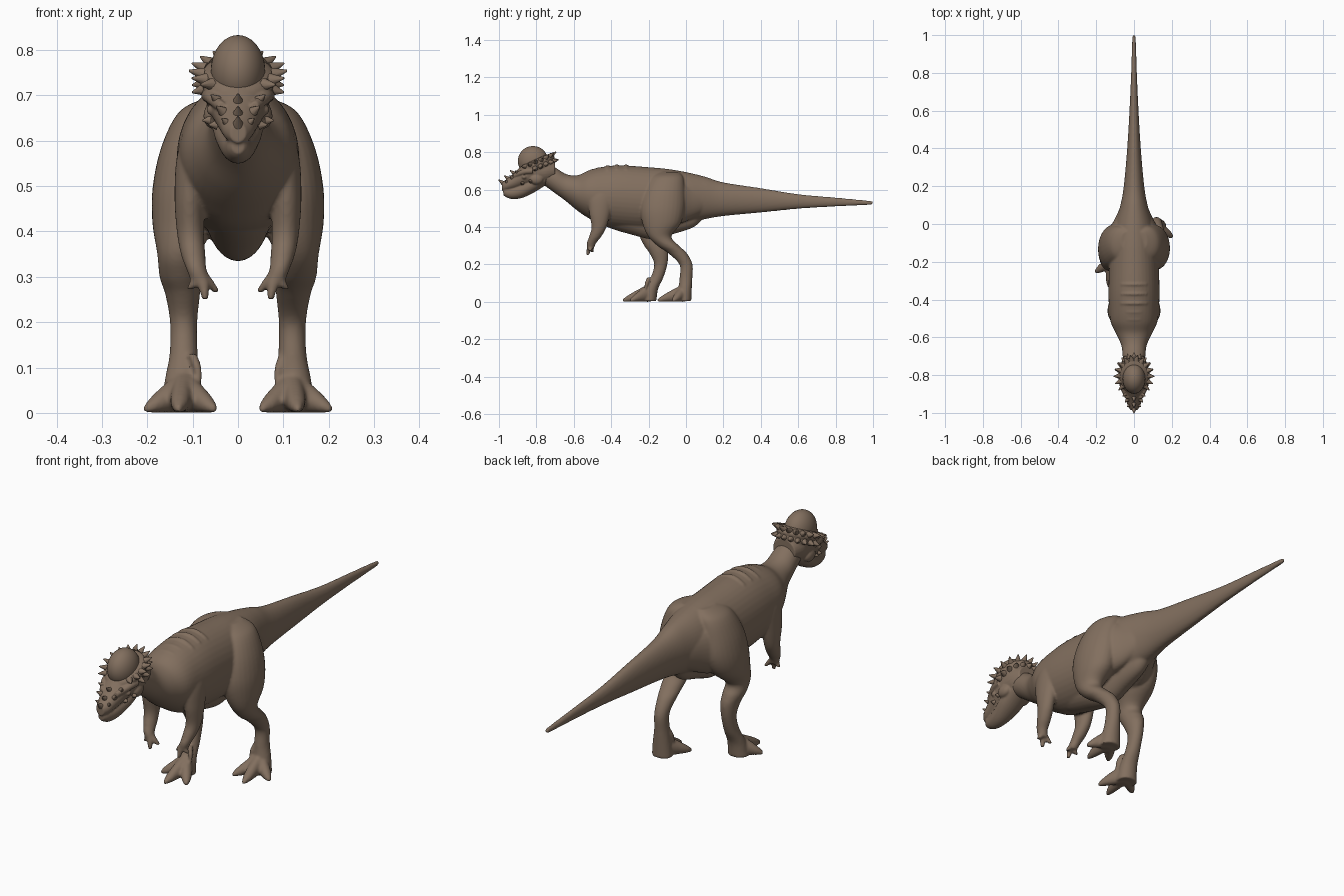
import bpy, bmesh, math
from mathutils import Vector, Matrix

if "Cube" in bpy.data.objects:
    bpy.data.objects.remove(bpy.data.objects["Cube"])

skin = bpy.data.materials.new("brown skin")
skin.diffuse_color = (0.225, 0.160, 0.114, 1)
skin.use_nodes = True
skin.node_tree.nodes["Principled BSDF"].inputs["Base Color"].default_value = skin.diffuse_color


def finish(name, bm, voxel=None, smooth=4):
    """Turn a bmesh into an object; optionally fuse its parts into one skin."""
    bmesh.ops.recalc_face_normals(bm, faces=bm.faces[:])
    me = bpy.data.meshes.new(name)
    bm.to_mesh(me)
    bm.free()
    me.materials.append(skin)
    ob = bpy.data.objects.new(name, me)
    bpy.context.collection.objects.link(ob)
    bpy.ops.object.select_all(action='DESELECT')
    bpy.context.view_layer.objects.active = ob
    ob.select_set(True)
    if voxel:
        m = ob.modifiers.new("fuse", 'REMESH')
        m.mode = 'VOXEL'
        m.voxel_size = voxel
        m.use_smooth_shade = True
        s = ob.modifiers.new("soften", 'SMOOTH')
        s.factor = 0.5
        s.iterations = smooth
        for mod in [m.name, s.name]:
            bpy.ops.object.modifier_apply(modifier=mod)
    bpy.ops.object.shade_smooth_by_angle(angle=math.radians(50))
    return ob


def spline(pts, sub=5):
    """Catmull-Rom through tuples of any length."""
    out = []
    for i in range(len(pts) - 1):
        p0, p1, p2, p3 = (pts[max(0, min(len(pts) - 1, i + k))] for k in (-1, 0, 1, 2))
        for j in range(sub):
            t = j / sub
            out.append([0.5 * (2 * b + (c - a) * t + (2 * a - 5 * b + 4 * c - d) * t * t
                               + (3 * b - a - 3 * c + d) * t ** 3)
                        for a, b, c, d in zip(p0, p1, p2, p3)])
    out.append(list(pts[-1]))
    return out


def loft(bm, secs, normal, side=1, seg=28):
    """Stack ellipses (x, y, z, width, depth) that all face one direction."""
    n = Vector(normal).normalized()
    ref = Vector((0, 1, 0)) if abs(n.z) > 0.9 else Vector((0, 0, 1))
    a = n.cross(ref).normalized()
    b = a.cross(n)
    rings = []
    for x, y, z, ra, rb in spline(secs):
        ring = []
        for k in range(seg):
            t = 2 * math.pi * k / seg
            p = Vector((x, y, z)) + a * (ra * math.cos(t)) + b * (rb * math.sin(t))
            ring.append(bm.verts.new((p.x * side, p.y, p.z)))
        rings.append(ring)
    for r, s in zip(rings, rings[1:]):
        for k in range(seg):
            bm.faces.new((r[k], r[(k + 1) % seg], s[(k + 1) % seg], s[k]))
    bm.faces.new(rings[0])
    bm.faces.new(rings[-1])


def spike(bm, base, direction, length, radius):
    d = Vector(direction).normalized()
    mat = Matrix.Translation(Vector(base) + d * length / 2) @ d.to_track_quat('Z', 'Y').to_matrix().to_4x4()
    bmesh.ops.create_cone(bm, cap_ends=True, segments=10, radius1=radius,
                          radius2=radius * 0.15, depth=length, matrix=mat)


def ball(bm, centre, scale, tilt=0):
    mat = Matrix.Translation(centre) @ Matrix.Rotation(tilt, 4, 'X') @ Matrix.Diagonal((*scale, 1))
    bmesh.ops.create_uvsphere(bm, u_segments=40, v_segments=24, radius=1, matrix=mat)


# Body: tail, torso and neck as one loft (y, centre z, half width, half height)
body = bmesh.new()
trunk = [(1.0, .53, .006, .007), (.97, .53, .010, .012), (.8, .534, .015, .024),
         (.6, .537, .024, .039), (.4, .543, .036, .065), (.2, .549, .054, .09),
         (.1, .556, .072, .114), (0, .556, .10, .138), (-.1, .553, .120, .158),
         (-.2, .55, .13, .17), (-.35, .56, .135, .17), (-.45, .565, .132, .156),
         (-.52, .575, .123, .128), (-.58, .582, .096, .095), (-.64, .610, .068, .073),
         (-.70, .650, .060, .069), (-.76, .685, .055, .06)]
loft(body, [(0, y, z, w, h) for y, z, w, h in trunk], (0, 1, 0), seg=40)
# Belly keel, running back to the tail base
keel = [(.09, .49, .03, .045), (.04, .455, .040, .056), (-.06, .44, .055, .075),
        (-.17, .44, .068, .106), (-.30, .46, .08, .098), (-.42, .48, .075, .08), (-.50, .50, .06, .05)]
loft(body, [(0, y, z, w, h) for y, z, w, h in keel], (0, 1, 0))

# Skin folds across the back
for y, top in [(-.32, .730), (-.37, .731), (-.42, .727), (-.465, .715), (-.505, .704), (-.54, .687)]:
    arc = [(x, y, top - .17 * (1 - math.sqrt(1 - (x / .13) ** 2)), .007, .006)
           for x in (-.07, -.035, 0, .035, .07)]
    loft(body, arc, (1, 0, 0), seg=10)

# Legs: shared thigh blended into the hip, then a backward or a forward stride
thigh = [(.04, -.09, .695, .03, .05), (.072, -.10, .665, .057, .085), (.098, -.115, .59, .070, .108),
         (.112, -.125, .5, .076, .118)]
widths = [(.12, .42, .069, .103), (.13, .35, .048, .062), (.128, .30, .045, .058),
          (.122, .26, .038, .050), (.12, .2, .030, .035), (.12, .13, .031, .034),
          (.123, .07, .039, .036), (.125, .004, .046, .040)]
strides = {1: (-.13, -.14, -.095, -.045, 0, 0, -.005, -.012),
           -1: (-.145, -.185, -.165, -.145, -.135, -.155, -.185, -.198)}
for side, ys in strides.items():
    loft(body, thigh + [(x, y, z, a, b) for (x, z, a, b), y in zip(widths, ys)], (0, 0, 1), side)
    # Hindquarter muscle easing the thigh into the tail
    loft(body, [(.085, -.12, .52, .07, .12), (.072, -.04, .53, .065, .115),
                (.052, .03, .535, .048, .09), (.034, .12, .545, .025, .05)], (0, 1, 0), side)
    fy = ys[-1]
    # Three splayed toes and a small inner claw
    for dx, dy in [(-.070, -.10), (.012, -.14), (.086, -.058)]:
        loft(body, [(.12, fy, .048, .03, .048), (.12 + dx * .4, fy + dy * .4, .034, .025, .034),
                    (.12 + dx * .75, fy + dy * .75, .020, .019, .020),
                    (.12 + dx, fy + dy, .008, .007, .008)], (dx, dy, 0), side, 16)
    loft(body, [(.10, fy, .13, .010, .012), (.090, fy - .012, .10, .010, .011),
                (.084, fy - .02, .07, .006, .006)], (0, 0, 1), side, 12)

# Arms with three fingers
arm = [(.082, -.43, .65, .025, .05), (.098, -.45, .57, .036, .070), (.106, -.46, .48, .034, .058),
       (.105, -.465, .40, .030, .040), (.099, -.485, .35, .027, .033),
       (.091, -.505, .315, .022, .025), (.080, -.510, .285, .022, .018)]
for side in (1, -1):
    loft(body, arm, (0, 0, 1), side)
    for x, y, z in [(.046, -.500, .264), (.072, -.525, .250), (.106, -.512, .272)]:
        loft(body, [(.085, -.508, .315, .013, .014), ((.083 + x) / 2, (y - .512) / 2, .288, .013, .013),
                    (x, y, z, .008, .008)], (0, 0, 1), side, 12)
finish("body", body, .0056, 5)

# Head: skull and lower jaw, with sloping frill shelf (y, centre z, half width, half height)
head = bmesh.new()
skull = [(-.70, .70, .055, .05), (-.75, .70, .07, .07), (-.82, .695, .069, .07),
         (-.87, .675, .060, .061), (-.92, .645, .045, .044), (-.96, .625, .034, .031),
         (-.985, .617, .018, .022)]
jaw = [(-.75, .66, .053, .036), (-.82, .627, .055, .046), (-.88, .597, .043, .042),
       (-.93, .583, .032, .033), (-.962, .585, .024, .025), (-.977, .588, .014, .016)]
for part in (skull, jaw):
    loft(head, [(0, y, z, w, h) for y, z, w, h in part], (0, 1, 0))
SLOPE = 0.4
ball(head, (0, -.80, .738), (.084, .104, .034), SLOPE)
ball(head, (0, -.785, .722), (.078, .092, .034), SLOPE)
for s in (1, -1):
    # Brow ridge, cheek and eye
    loft(head, [(s * .070, -.82, .70, .012, .014), (s * .060, -.87, .695, .013, .014),
                (s * .036, -.925, .675, .010, .012)], (0, 1, 0), 1, 12)
    ball(head, (s * .056, -.80, .655), (.020, .036, .028))
    ball(head, (s * .058, -.865, .668), (.011, .013, .012))
finish("head", head, .004, 3)

# Smooth skull dome
dome = bmesh.new()
ball(dome, (0, -.818, .753), (.06, .081, .08))
finish("skull_dome", dome)

# Chunky spikes around the frill, with a second row under the back half
frill = bmesh.new()
tilt = Matrix.Rotation(SLOPE, 3, 'X')
COUNT = 18
for i in range(COUNT):
    for row in (0, 1):
        t = 2 * math.pi * (i + .5 * row) / COUNT
        c, s = math.cos(t), math.sin(t)
        if s < -.8 or (row and s < -.3):
            continue
        p = tilt @ Vector((.076 * c, .092 * s, .010 - .030 * row))
        d = tilt @ Vector((c, s, .25 - .45 * row))
        spike(frill, p + Vector((0, -.80, .738)), d, .033 - .006 * row, .0145)
finish("frill_spikes", frill)

# Small horns on the snout and cheeks
horns = bmesh.new()
for y, z, l in [(-.974, .632, .036), (-.945, .655, .034), (-.912, .682, .036)]:
    spike(horns, (0, y, z), (0, -.8, .6), l, .014)
for s in (1, -1):
    for x, y, z in [(.022, -.955, .638), (.034, -.93, .665), (.046, -.90, .690)]:
        spike(horns, (s * x, y, z), (s * .6, -.6, .5), .022, .011)
    for x, y, z in [(.062, -.83, .645), (.048, -.875, .635)]:
        spike(horns, (s * x, y, z), (s, -.3, 0), .017, .011)
finish("snout_horns", horns)
